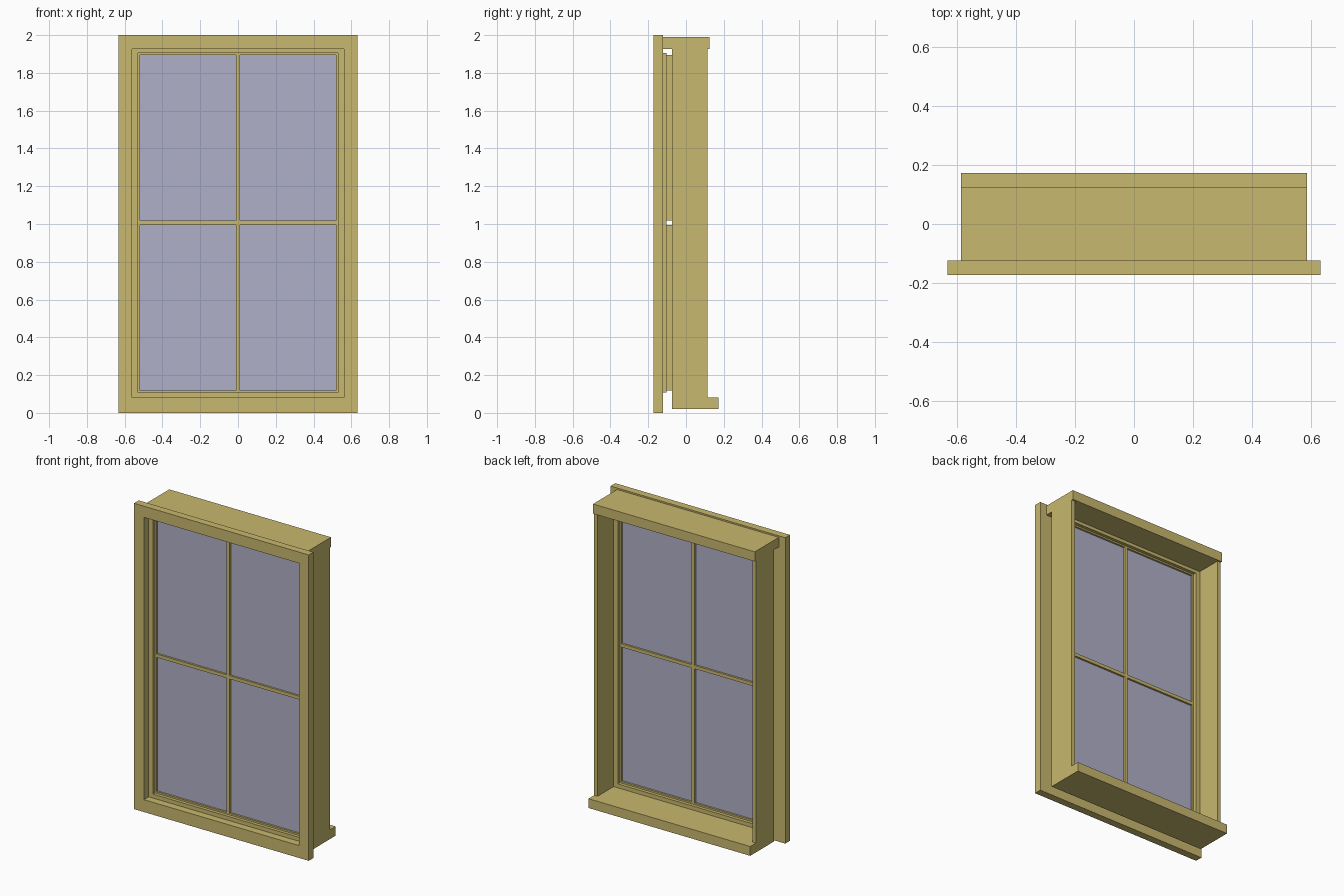
import bpy
import bmesh
from mathutils import Vector

cube = bpy.data.objects.get("Cube")
if cube:
    bpy.data.objects.remove(cube, do_unlink=True)


def material(name, color):
    mat = bpy.data.materials.new(name)
    mat.use_nodes = True
    mat.diffuse_color = color
    mat.node_tree.nodes["Principled BSDF"].inputs["Base Color"].default_value = color
    return mat


wood = material("tan wood", (0.58, 0.48, 0.157, 1))
pane_blue = material("pale blue glass", (0.435, 0.435, 0.58, 1))


def finish(bm, name, mat):
    mesh = bpy.data.meshes.new(name)
    bm.to_mesh(mesh)
    bm.free()
    mesh.materials.append(mat)
    obj = bpy.data.objects.new(name, mesh)
    bpy.context.collection.objects.link(obj)
    return obj


def box(name, x, y, z, mat=wood):
    """Solid box between the given (low, high) pairs."""
    bm = bmesh.new()
    bmesh.ops.create_cube(bm, size=1)
    for v in bm.verts:
        v.co = [r[0] if c < 0 else r[1] for c, r in zip(v.co, (x, y, z))]
    return finish(bm, name, mat)


def rect(x, z, y):
    return [Vector((x[i], y, z[j])) for i, j in ((0, 0), (1, 0), (1, 1), (0, 1))]


def quad(bm, points, facing):
    face = bm.faces.new([bm.verts.new(p) for p in points])
    face.normal_update()
    if face.normal.dot(facing) < 0:
        face.normal_flip()


def ring(bm, a, b, facing=None):
    """Four quads joining two rectangles; without facing, they look inward."""
    centre = sum(a + b, Vector()) / 8
    for i in range(4):
        j = (i + 1) % 4
        pts = [a[i], a[j], b[j], b[i]]
        quad(bm, pts, facing or centre - sum(pts, Vector()) / 4)


FRONT, BACK = Vector((0, -1, 0)), Vector((0, 1, 0))
OPEN_X, OPEN_Z = (-0.56, 0.56), (0.081, 1.927)
STEP_X, STEP_Z = (-0.529, 0.529), (0.107, 1.906)
TRIM_Y, TRIM_BACK = -0.172, -0.123
BAR_FRONT, BAR_BACK, SASH_BACK = -0.102, -0.073, -0.052

# Flat outer trim around the opening
bm = bmesh.new()
loops = [rect((-0.632, 0.632), (0, 2), TRIM_Y), rect(OPEN_X, OPEN_Z, TRIM_Y),
         rect(OPEN_X, OPEN_Z, TRIM_BACK), rect((-0.632, 0.632), (0, 2), TRIM_BACK)]
verts = [[bm.verts.new(p) for p in loop] for loop in loops]
for k in range(4):
    a, b = verts[k], verts[(k + 1) % 4]
    for i in range(4):
        j = (i + 1) % 4
        bm.faces.new((a[i], a[j], b[j], b[i]))
bmesh.ops.recalc_face_normals(bm, faces=bm.faces)
finish(bm, "outer_trim", wood)

# Jambs, head and sill lining the opening
for side, s in (("left", 1), ("right", -1)):
    box(side + "_jamb", sorted((s * 0.56, s * 0.585)), (BAR_BACK, 0.114), (0.08, 1.93))
box("head", (-0.585, 0.585), (TRIM_BACK, 0.125), OPEN_Z[1:] + (1.99,))
box("sill", (-0.585, 0.585), (BAR_BACK, 0.172), (0.02, OPEN_Z[0]))

# Stepped sash with four pane openings, open where it meets the wall
bm = bmesh.new()
for y, bar_y, facing in ((TRIM_BACK, BAR_FRONT, FRONT), (SASH_BACK, BAR_BACK, BACK)):
    ring(bm, rect(OPEN_X, OPEN_Z, y), rect(STEP_X, STEP_Z, y), facing)
    ring(bm, rect(STEP_X, STEP_Z, y), rect(STEP_X, STEP_Z, bar_y))

xs = [-0.529, -0.518, -0.011, 0.011, 0.518, 0.529]
zs = [0.107, 0.118, 0.996, 1.018, 1.896, 1.906]
panes = []
for i in range(5):
    for j in range(5):
        x, z = xs[i:i + 2], zs[j:j + 2]
        front, back = rect(x, z, BAR_FRONT), rect(x, z, BAR_BACK)
        if i % 2 and j % 2:
            ring(bm, front, back)
            panes.append((x, z))
        else:
            quad(bm, front, FRONT)
            quad(bm, back, BACK)
bmesh.ops.remove_doubles(bm, verts=bm.verts, dist=0.0001)
finish(bm, "sash_frame", wood)

# Glass set halfway through the sash
mid = (BAR_FRONT + BAR_BACK) / 2
for n, (x, z) in enumerate(panes):
    box("glass_pane_%d" % (n + 1), x, (mid - 0.002, mid + 0.002), z, pane_blue)
